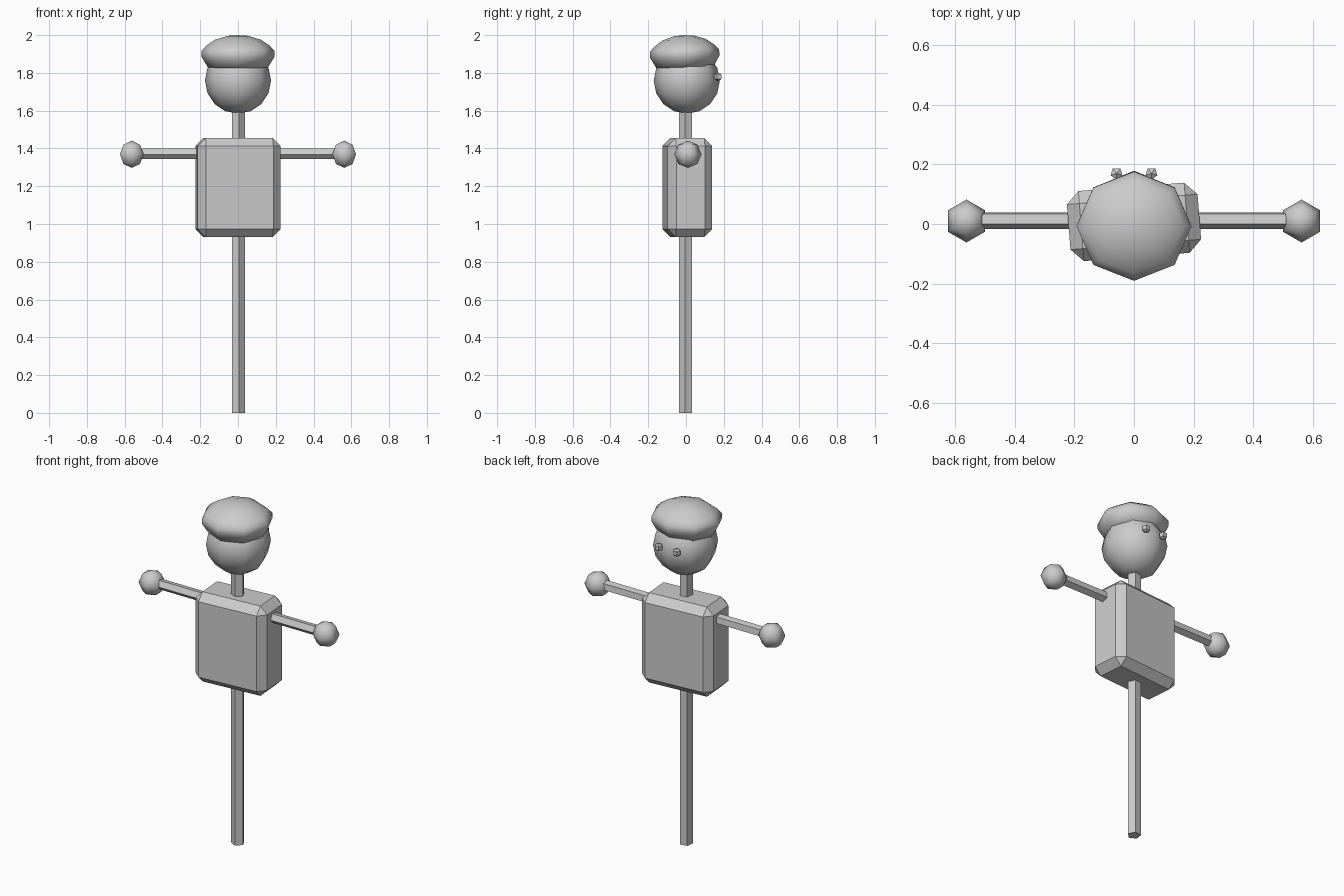
import bpy, bmesh, math
from mathutils import Matrix, Vector

if "Cube" in bpy.data.objects:
    bpy.data.objects.remove(bpy.data.objects["Cube"])

gray = bpy.data.materials.new("plain_gray")
gray.diffuse_color = (0.6, 0.6, 0.6, 1)
gray.use_nodes = True
gray.node_tree.nodes["Principled BSDF"].inputs["Base Color"].default_value = gray.diffuse_color


def finish(name, bm, smooth=False, loc=(0, 0, 0)):
    bmesh.ops.recalc_face_normals(bm, faces=bm.faces)
    for f in bm.faces:
        f.smooth = smooth
    mesh = bpy.data.meshes.new(name)
    bm.to_mesh(mesh)
    bm.free()
    mesh.materials.append(gray)
    ob = bpy.data.objects.new(name, mesh)
    ob.location = loc
    bpy.context.collection.objects.link(ob)
    return ob


def lathe(name, profile, sides, start, loc, smooth=True):
    """Spin a (radius, z) profile; zero radius gives a single tip, open ends get capped."""
    bm = bmesh.new()
    rings = []
    for r, z in profile:
        if r < 1e-6:
            rings.append([bm.verts.new((0, 0, z))] * sides)
            continue
        ang = [start + 2 * math.pi * i / sides for i in range(sides)]
        rings.append([bm.verts.new((r * math.cos(a), r * math.sin(a), z)) for a in ang])
    for low, high in zip(rings, rings[1:]):
        for i in range(sides):
            j = (i + 1) % sides
            quad = list(dict.fromkeys((low[i], low[j], high[j], high[i])))
            bm.faces.new(quad)
    for ring in (rings[0], rings[-1]):
        if len(set(ring)) > 1:
            bm.faces.new(ring)
    return finish(name, bm, smooth, loc)


def ball(name, radius, sides, rings, start, loc, smooth=True):
    steps = [math.pi * i / rings for i in range(rings + 1)]
    prof = [(radius * math.sin(a), -radius * math.cos(a)) for a in steps]
    return lathe(name, prof, sides, start, loc, smooth)


# five-sided upright pole, running up into the head
lathe("pole", [(0.037, 0), (0.037, 1.65)], 5, math.radians(-81), (0, 0, 0), False)

# five-sided crossbar for the arms
arms = lathe("arm_bar", [(0.03, -0.54), (0.03, 0.54)], 5, math.radians(116), (0, 0.0125, 1.373), False)
arms.data.transform(Matrix(((0, 0, 1), (1, 0, 0), (0, 1, 0))).to_4x4())

# chamfered box torso, turned slightly
bm = bmesh.new()
bmesh.ops.create_cube(bm, size=1)
bmesh.ops.scale(bm, vec=Vector((0.44, 0.236, 0.525)), verts=bm.verts)
bmesh.ops.bevel(bm, geom=bm.edges[:], offset=0.042, segments=1, affect='EDGES')
torso = finish("torso", bm, False, (0, 0.007, 1.193))
torso.rotation_euler.z = math.radians(4.5)

# hands and eyes
for side, label in ((-1, "left"), (1, "right")):
    ball(label + "_hand", 0.072, 6, 4, math.pi / 2, (side * 0.5625, 0.01, 1.369))
    ball(label + "_eye", 0.0245, 5, 3, math.radians(54), (side * 0.0585, 0.17, 1.78), False)

# head
ball("head", 0.175, 8, 8, 0, (0, 0.004, 1.759))

# puffy cap, tipped a little towards the front
cap_profile = [(0.16, -0.07), (0.193, -0.015), (0.193, 0.018), (0.167, 0.045),
               (0.12, 0.076), (0.055, 0.096), (0, 0.1)]
cap = lathe("cap", cap_profile, 8, 0, (0, -0.007, 1.9))
cap.scale.y = 0.95
cap.rotation_euler.x = 0.035
